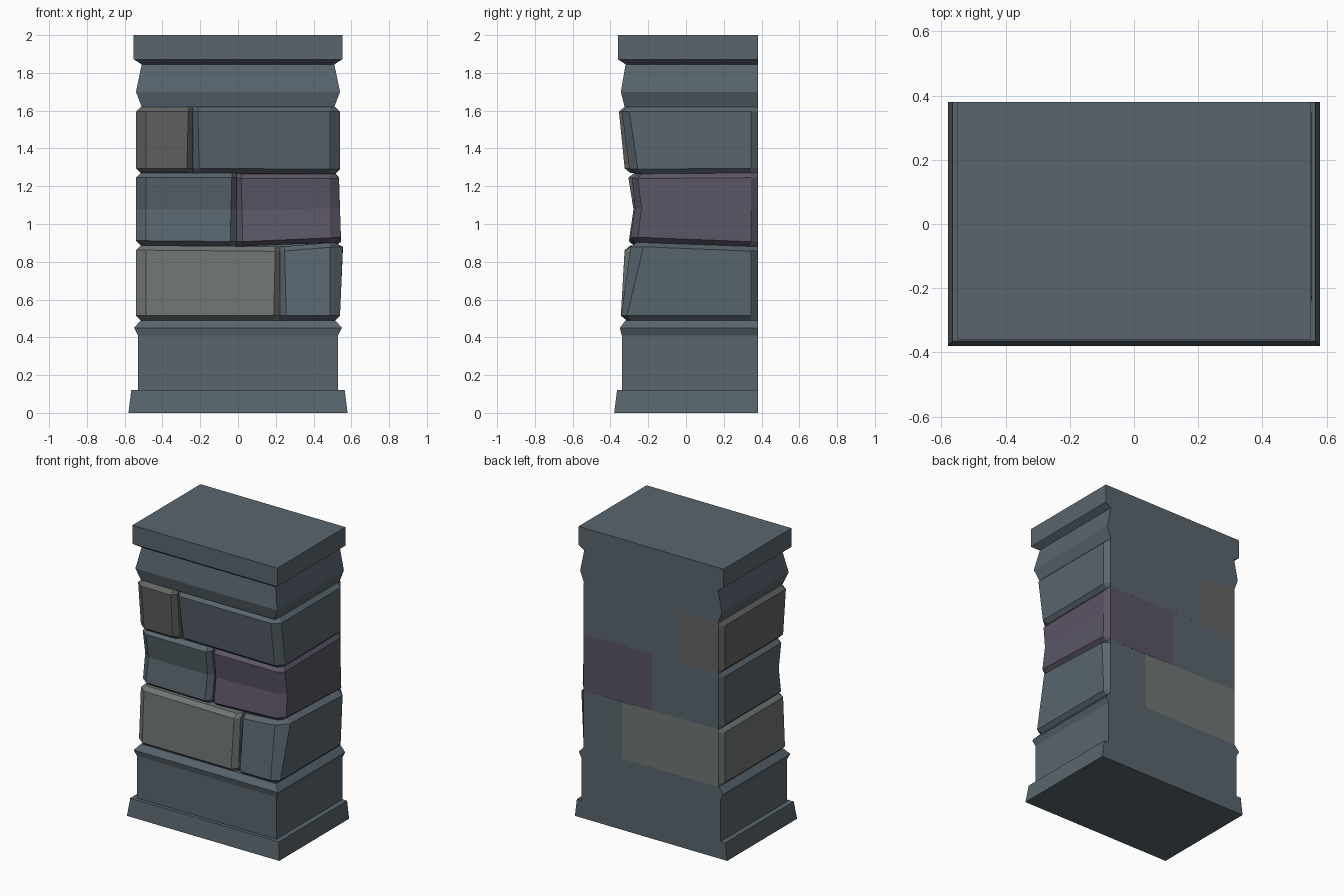
import bpy, bmesh

if "Cube" in bpy.data.objects:
    bpy.data.objects.remove(bpy.data.objects["Cube"])

BACK = 0.38


def material(name, rgb):
    m = bpy.data.materials.new(name)
    m.diffuse_color = (*rgb, 1)
    m.use_nodes = True
    m.node_tree.nodes["Principled BSDF"].inputs["Base Color"].default_value = m.diffuse_color
    return m


STONE = material("blue_grey_stone", (0.10, 0.13, 0.155))
GREEN = material("green_grey_stone", (0.16, 0.18, 0.175))
PURPLE = material("purple_stone", (0.105, 0.09, 0.13))
BROWN = material("brown_grey_stone", (0.125, 0.125, 0.12))


def loft(name, rings, mat):
    """Closed solid skinned through rings of equal point count."""
    bm = bmesh.new()
    vs = [[bm.verts.new(p) for p in r] for r in rings]
    n = len(vs[0])
    for a, b in zip(vs, vs[1:]):
        for i in range(n):
            j = (i + 1) % n
            bm.faces.new((a[i], a[j], b[j], b[i]))
    bm.faces.new(vs[0])
    bm.faces.new(vs[-1])
    bmesh.ops.recalc_face_normals(bm, faces=bm.faces)
    me = bpy.data.meshes.new(name)
    bm.to_mesh(me)
    bm.free()
    me.materials.append(mat)
    ob = bpy.data.objects.new(name, me)
    bpy.context.collection.objects.link(ob)
    return ob


def moulding(name, profile, back=BACK):
    """Three-sided moulding with a flat back; profile = (z, half width, front y)."""
    loft(name, [[(-w, y, z), (w, y, z), (w, back, z), (-w, back, z)]
                for z, w, y in profile], STONE)


# Plinth, hidden core, and cornice with capstone
moulding("plinth", [(0, .58, -.38), (.12, .565, -.365), (.12, .53, -.34),
                    (.41, .53, -.34), (.45, .55, -.35), (.49, .515, -.32)])
moulding("core", [(.48, .49, -.23), (1.64, .49, -.23)], back=.36)
moulding("cornice", [(1.62, .51, -.325), (1.70, .54, -.345), (1.845, .51, -.32),
                     (1.872, .552, -.36), (2.0, .552, -.36)])


# Heights of the slightly crooked mortar joints
def joint(k, x, y):
    if k == 1:
        if x > .22:
            return .88 + (x - .22) / .32 * .025 * (BACK - y) / .65
        return .887 - (x + .54) / .76 * .007
    if k == 2:
        return 1.265 + (.005 if x < 0 else .008 * (y + .3))
    return (.49, 0, 0, 1.62)[k]


def block(name, row, side, xj, fronts, mat, chamfer=(.04, .04), outer=(.54, .54), edge=.025):
    """Chamfered stone running from the vertical joint xj to the outer side."""
    n = len(fronts)
    levels = [(0, True, 0)] + [(i / (n - 1), False, i) for i in range(n)] + [(1, True, n - 1)]
    rings = []
    for t, groove, i in levels:
        yf = fronts[i] + (.03 if groove else 0)
        c = chamfer[0] + (chamfer[1] - chamfer[0]) * t - (.01 if groove else 0)
        xo = side * (.515 if groove else outer[0] + (outer[1] - outer[0]) * t)
        xf = side * .488
        jx = xj + side * (edge + .008 * (1 - t))
        pts = [(xj, BACK), (xj, yf + .035), (jx, yf), (xf, yf),
               (xo, yf + c), (xo, .345), (side * .515, BACK)]
        ring = []
        for x, y in pts:
            lo, hi = joint(row, x, y), joint(row + 1, x, y)
            if not groove:
                lo, hi = lo + .025, hi - .025
            ring.append((x, y, lo + (hi - lo) * t))
        rings.append(ring)
    loft(name, rings, mat)


# Three courses of two stones each
block("lower_left_stone", 0, -1, .222, (-.345, -.325), GREEN)
block("lower_right_stone", 0, 1, .222, (-.343, -.295), STONE, (.03, .07), (.54, .555))
block("middle_left_stone", 1, -1, -.008, (-.302, -.278, -.305), STONE)
block("middle_right_stone", 1, 1, -.008, (-.295, -.27, -.285), PURPLE, (.04, .03), (.545, .535))
block("upper_left_stone", 2, -1, -.238, (-.325, -.355), BROWN)
block("upper_right_stone", 2, 1, -.238, (-.30, -.34), STONE, (.045, .04))
